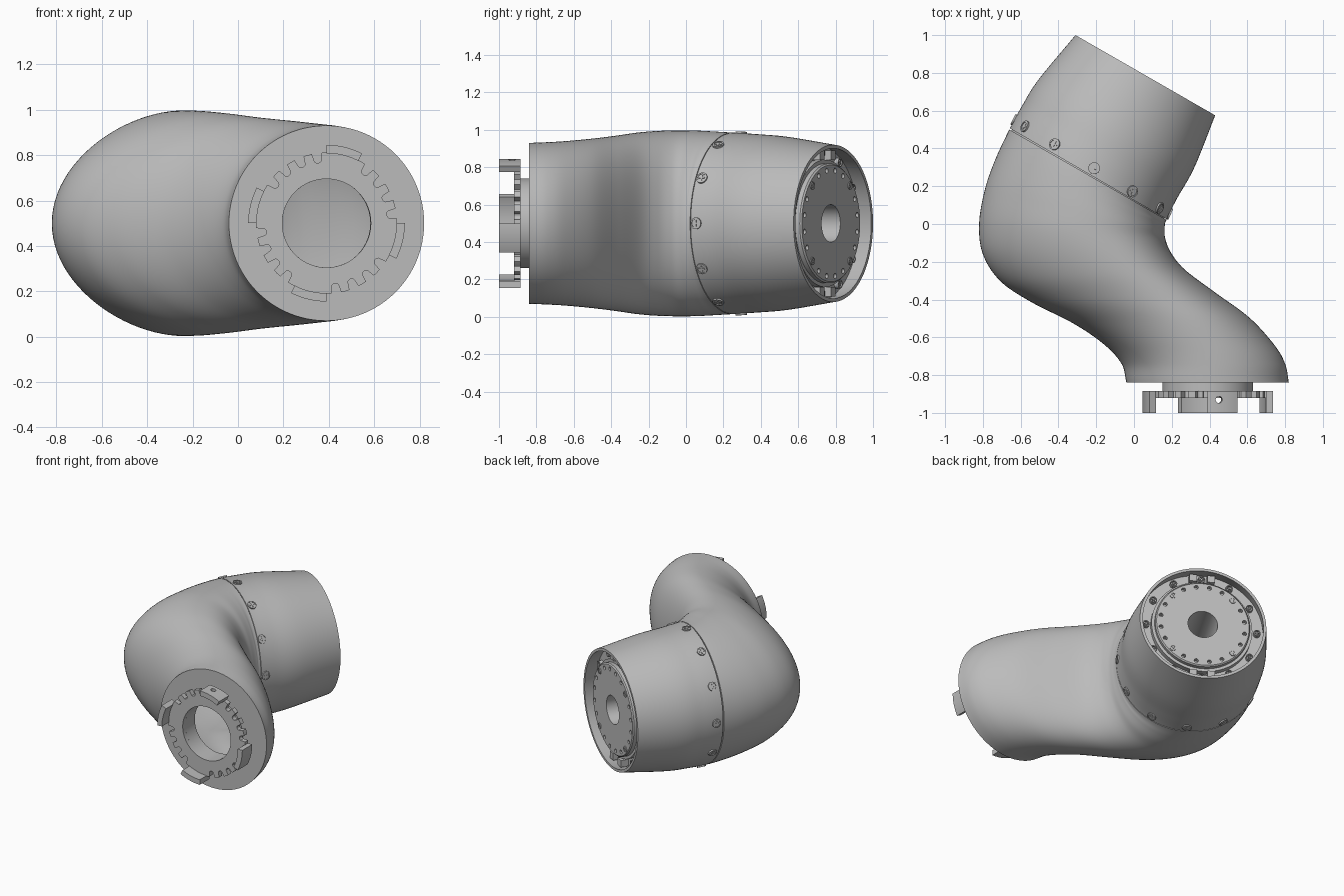
import bpy, bmesh
from math import sin, cos, pi, radians, floor
from mathutils import Vector, Matrix

cube = bpy.data.objects.get("Cube")
if cube:
    bpy.data.objects.remove(cube)

grey = bpy.data.materials.new("satin_grey")
grey.use_nodes = True
grey.diffuse_color = (0.5, 0.5, 0.5, 1)
grey.node_tree.nodes["Principled BSDF"].inputs["Base Color"].default_value = (0.5, 0.5, 0.5, 1)


def shade(obj):
    obj.data.shade_smooth()
    obj.data.set_sharp_from_angle(angle=radians(32))


def make(name, bm):
    bmesh.ops.recalc_face_normals(bm, faces=bm.faces)
    mesh = bpy.data.meshes.new(name)
    bm.to_mesh(mesh)
    bm.free()
    obj = bpy.data.objects.new(name, mesh)
    bpy.context.collection.objects.link(obj)
    mesh.materials.append(grey)
    shade(obj)
    return obj


def skin(bm, rings, wrap_points=True):
    """Bridge a closed loop of point rows with quads."""
    rows = [[bm.verts.new(p) for p in ring] for ring in rings]
    count, width = len(rows), len(rows[0])
    for i in range(count):
        a, b = rows[i], rows[(i + 1) % count]
        for j in range(width if wrap_points else width - 1):
            k = (j + 1) % width
            bm.faces.new((a[j], a[k], b[k], b[j]))
    if not wrap_points:
        for j in (0, width - 1):
            bm.faces.new([row[j] for row in rows])


def lathe(bm, profile, frame, steps=96, start=0, sweep=2 * pi):
    """Turn a closed (radius, height) profile, fully or through an arc."""
    full = sweep > 6.28
    angles = [start + sweep * i / (steps if full else steps - 1) for i in range(steps)]
    skin(bm, [[frame @ Vector((r * cos(a), r * sin(a), h)) for a in angles]
              for r, h in profile], full)


def box_profile(r0, r1, h0, h1):
    return [(r0, h0), (r0, h1), (r1, h1), (r1, h0)]


def turn(angle):
    return Matrix.Rotation(angle, 4, 'Z')


def cylinder(bm, frame, radius, depth):
    bmesh.ops.create_cone(bm, cap_ends=True, segments=16, radius1=radius,
                          radius2=radius, depth=depth, matrix=frame)


def block(bm, frame, size):
    bmesh.ops.create_cube(bm, size=1, matrix=frame @ Matrix.Diagonal((*size, 1)))


def screw(bm, frame, radius, height):
    """Round head with a raised lip and a cross."""
    lathe(bm, box_profile(radius * 0.75, radius, -0.01, height), frame, 24)
    cylinder(bm, frame, radius * 0.8, height)
    for a in (0, pi / 2):
        block(bm, frame @ turn(a), (radius * 1.1, radius * 0.25, height * 1.8))


def drill(obj, bm):
    """Cut the shapes in bm out of an object."""
    cutter = make("hole_cutter", bm)
    cutter.hide_render = True
    mod = obj.modifiers.new("holes", 'BOOLEAN')
    mod.operation = 'DIFFERENCE'
    mod.solver = 'EXACT'
    mod.object = cutter
    graph = bpy.context.evaluated_depsgraph_get()
    mesh = bpy.data.meshes.new_from_object(obj.evaluated_get(graph))
    obj.modifiers.clear()
    obj.data = mesh
    bpy.data.objects.remove(cutter)
    shade(obj)


# Housing sections: one side x, y, other side x, y, half height, crown shift
SECTIONS = [
    (-.04, -.84, .82, -.84, .43, 0),
    (-.066, -.74, .8, -.74, .434, 0),
    (-.156, -.64, .743, -.64, .44, .02),
    (-.315, -.53, .61, -.495, .452, .06),
    (-.55, -.41, .426, -.36, .468, .11),
    (-.71, -.3, .267, -.24, .485, .14),
    (-.8, -.16, .195, -.15, .494, .13),
    (-.82, 0, .166, -.08, .497, .1),
    (-.79, .18, .162, -.035, .496, .08),
    (-.735, .34, .164, -.002, .491, .05),
    (-.66, .5, .172, .022, .485, .02),
    (-.59, .63, .225, .13, .477, .01),
    (-.505, .765, .32, .3, .463, 0),
    (-.31, 1, .43, .575, .42, 0),
]
SEAM, END = 10, 13


def section(t):
    """Smoothly interpolated section along the housing."""
    i = min(int(floor(t)), END - 1)
    f = t - i

    def get(k):
        if k < 0:
            return [2 * a - b for a, b in zip(SECTIONS[0], SECTIONS[1])]
        if k > END:
            return [2 * a - b for a, b in zip(SECTIONS[END], SECTIONS[END - 1])]
        return SECTIONS[k]
    return [b + f / 2 * (c - a + f * (2 * a - 5 * b + 4 * c - d + f * (3 * (b - c) + d - a)))
            for a, b, c, d in zip(get(i - 1), get(i), get(i + 1), get(i + 2))]


def surface(t, a, scale=1):
    lx, ly, rx, ry, h, k = section(t)
    u = 0.5 + scale * (0.5 * cos(a) + k * sin(a) ** 2)
    return Vector((lx + u * (rx - lx), ly + u * (ry - ly), 0.5 + scale * h * sin(a)))


def shell(name, stations):
    bm = bmesh.new()
    skin(bm, [[surface(t, 2 * pi * j / 96, s) for j in range(96)] for t, s in stations])
    return make(name, bm)


def span(t0, t1, scale, n):
    return [(t0 + (t1 - t0) * i / n, scale) for i in range(n + 1)]


# Curved elbow housing with a flat pierced front, then the straight rear sleeve
WALL, GAP = 0.955, 0.045
shell("elbow_housing", [(0, .46)] + span(0, SEAM, 1, 80) + span(SEAM, .3, WALL, 40) + [(.3, .46)])
shell("rear_sleeve", span(SEAM + GAP, END, 1, 24) + span(END, SEAM + GAP, WALL, 24))
shell("seam_band", span(SEAM - .1, SEAM + .15, .975, 5) + span(SEAM + .15, SEAM - .1, .94, 5))

# Screws around the seam
bm = bmesh.new()
for i in range(12):
    t, a = SEAM + .38, i * pi / 6
    p = surface(t, a)
    n = (surface(t, a + .01) - p).cross(surface(t + .01, a) - p).normalized()
    if n.dot(p - surface(t, a, .5)) < 0:
        n.negate()
    screw(bm, Matrix.Translation(p) @ n.to_track_quat('Z', 'Y').to_matrix().to_4x4(), .031, .008)
make("seam_screws", bm)

# Front coupling: collar, notched ring and four bayonet lugs
upright = Matrix.Rotation(pi / 2, 4, 'X')
front = Matrix.Translation((.39, -.84, .5)) @ upright
bm = bmesh.new()
lathe(bm, box_profile(.195, .24, -.06, .05), front)
make("front_collar", bm)


def ring_radius(deg):
    """Outer radius of the ring, dipping into round-bottomed notches."""
    gap = min(abs(deg % 90 - c) for c in (8, 23, 38, 53)) / 3.6
    return .311 if gap > 1 else .284 - .016 * (1 - gap * gap) ** .5


bm = bmesh.new()
rows = []
for outer, h in ((0, .045), (0, .08), (1, .08), (1, .045)):
    row = []
    for j in range(360):
        r = ring_radius(j) if outer else .195
        row.append(front @ Vector((r * cos(radians(j)), r * sin(radians(j)), h)))
    rows.append(row)
skin(bm, rows)
make("notched_ring", bm)

bm, holes = bmesh.new(), bmesh.new()
for i in range(4):
    lathe(bm, box_profile(.308, .345, .045, .16), front, 12, i * pi / 2 + radians(63), radians(27))
aim = front @ turn(radians(80)) @ Matrix.Translation((.33, 0, .09))
cylinder(holes, aim @ Matrix.Rotation(pi / 2, 4, 'Y'), .018, .1)
drill(make("bayonet_lugs", bm), holes)

# Rear joint: stepped output flange sunk into the sleeve, with a bolt circle
rear = Matrix.Translation((.06, .788, .5)) @ turn(radians(150)) @ upright
bm, holes, bolts = bmesh.new(), bmesh.new(), bmesh.new()
lathe(bm, [(.1, -.4), (.1, -.015), (.312, -.015), (.32, -.023), (.32, -.05), (.34, -.05),
           (.34, -.09), (.42, -.09), (.42, -.14)], rear)
for i in range(20):
    spot = rear @ turn((i + .5) * pi / 10) @ Matrix.Translation((.285, 0, -.015))
    if i % 5 == 2:
        screw(bolts, spot, .021, .006)
    else:
        cylinder(holes, spot, .014, .06)
drill(make("output_flange", bm), holes)
make("flange_screws", bolts)

# Screws on the sunken floor
bm = bmesh.new()
for i in range(12):
    screw(bm, rear @ turn(i * pi / 6) @ Matrix.Translation((.375, 0, -.09)), .024, .025)
make("floor_screws", bm)

# Stop blocks at the top and bottom of the floor
bm = bmesh.new()
for side in (1, -1):
    for shift in (-.06, .06):
        block(bm, rear @ Matrix.Translation((shift, side * .365, -.065)), (.05, .05, .06))
make("stop_blocks", bm)
